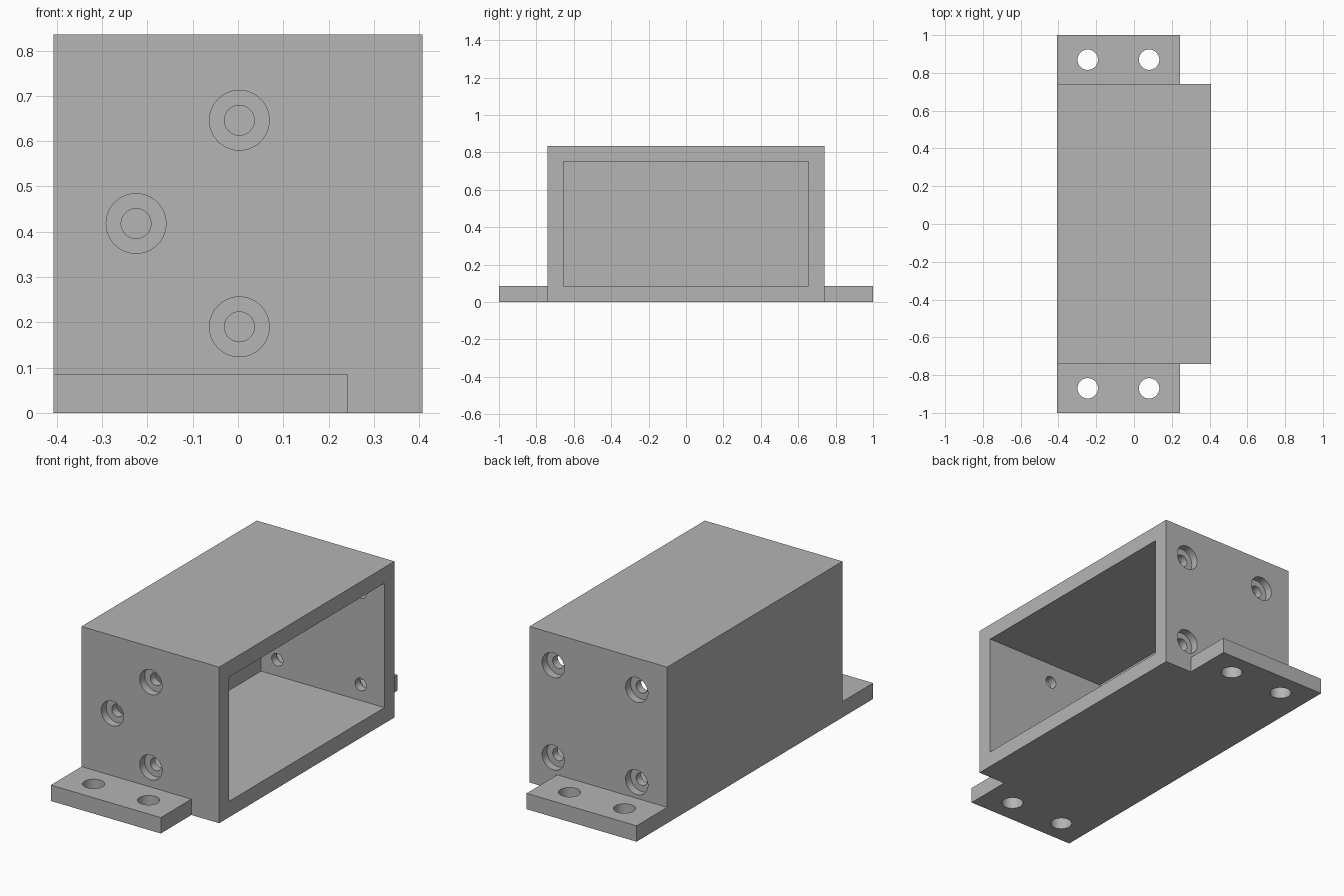
import bpy, math
from mathutils import Vector

if "Cube" in bpy.data.objects:
    bpy.data.objects.remove(bpy.data.objects["Cube"])

HX, HY, H, T = 0.4075, 0.741, 0.835, 0.085   # half width, half length, height, wall
FLANGE_X = 0.243                             # right end of the mounting flanges

grey = bpy.data.materials.new("plain grey")
grey.diffuse_color = (0.46, 0.46, 0.46, 1)
grey.use_nodes = True
grey.node_tree.nodes["Principled BSDF"].inputs["Base Color"].default_value = grey.diffuse_color


def box(name, lo, hi):
    lo, hi = Vector(lo), Vector(hi)
    bpy.ops.mesh.primitive_cube_add(size=1, location=(lo + hi) / 2)
    ob = bpy.context.object
    ob.name = name
    ob.scale = hi - lo
    bpy.ops.object.transform_apply(location=True, scale=True)
    return ob


def cylinder(name, centre, radius, depth, along_y):
    bpy.ops.mesh.primitive_cylinder_add(
        vertices=48, radius=radius, depth=depth, location=centre,
        rotation=(math.pi / 2 if along_y else 0, 0, 0))
    bpy.context.object.name = name
    return bpy.context.object


def combine(target, tool, operation):
    mod = target.modifiers.new(operation.lower(), 'BOOLEAN')
    mod.operation, mod.solver, mod.object = operation, 'EXACT', tool
    bpy.context.view_layer.objects.active = target
    bpy.ops.object.modifier_apply(modifier=mod.name)
    bpy.data.objects.remove(tool, do_unlink=True)


# Housing, with the mounting flanges joined to both ends
housing = box("housing", (-HX, -HY, 0), (HX, HY, H))
for s in (-1, 1):
    ys = sorted((s * (HY - 0.04), s))
    combine(housing, box("flange", (-HX, ys[0], 0), (FLANGE_X, ys[1], T)), 'UNION')

# Cavity open to the right side
combine(housing, box("cavity", (-HX + T, -HY + T, T), (HX + 0.2, HY - T, H - T)), 'DIFFERENCE')

# Counterbored screw holes: three in the front wall, four in the back wall
front = [(0.003, 0.19), (0.003, 0.646), (-0.225, 0.418)]
back = [(0.02 + i * 0.247, 0.418 + j * 0.247) for i in (-1, 1) for j in (-1, 1)]
for s, spots in ((-1, front), (1, back)):
    for x, z in spots:
        combine(housing, cylinder("counterbore", (x, s * HY, z), 0.066, T, True), 'DIFFERENCE')
        combine(housing, cylinder("screw_hole", (x, s * (HY - T / 2), z), 0.033, 0.2, True), 'DIFFERENCE')

# Two bolt holes through each flange
for s in (-1, 1):
    for x in (-0.245, 0.08):
        combine(housing, cylinder("bolt_hole", (x, s * 0.87, T / 2), 0.054, 0.3, False), 'DIFFERENCE')

# Colour and shading
housing.data.materials.clear()
housing.data.materials.append(grey)
bpy.ops.object.select_all(action='DESELECT')
housing.select_set(True)
bpy.context.view_layer.objects.active = housing
bpy.ops.object.shade_smooth_by_angle(angle=math.radians(30))
